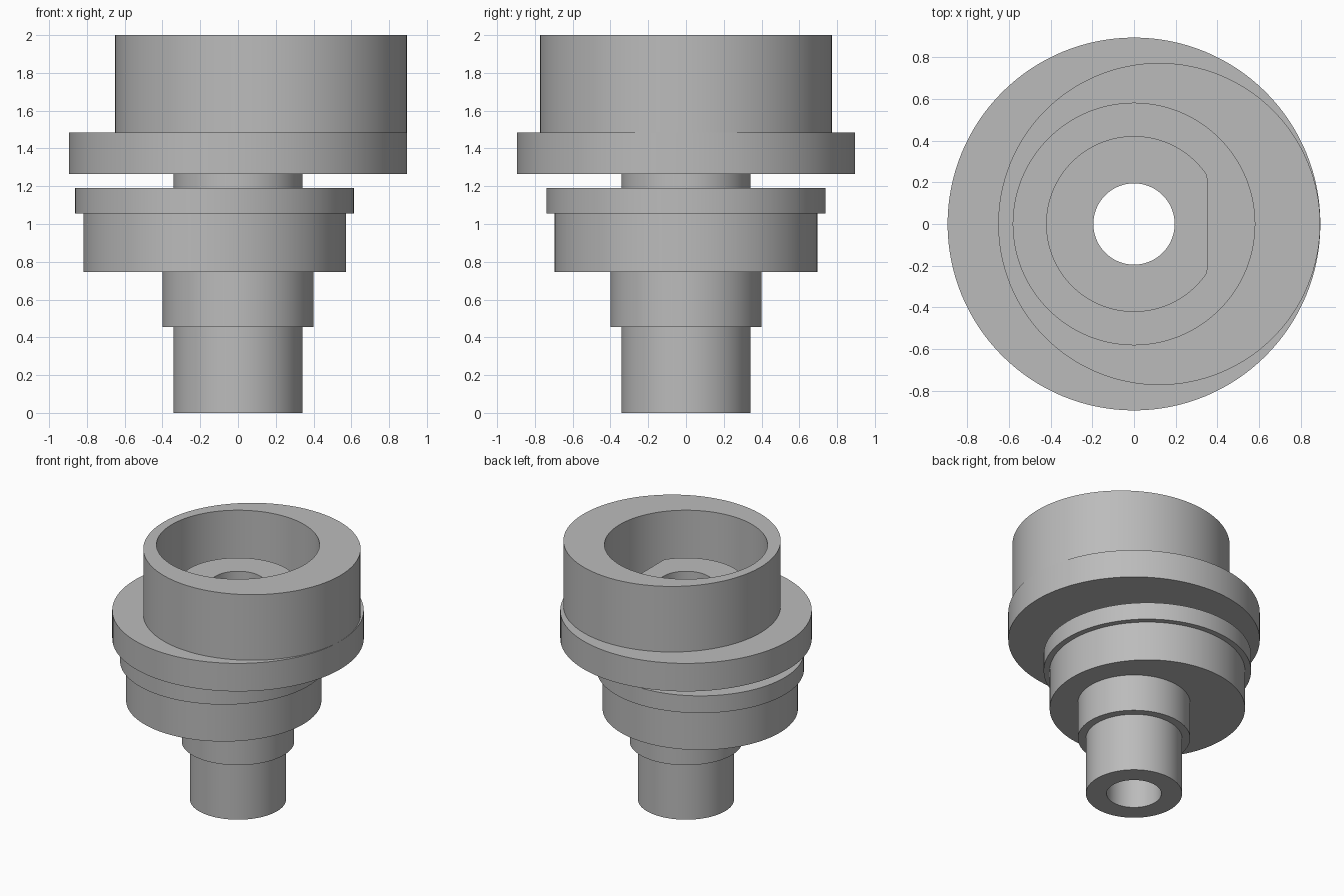
import bpy
import bmesh
from math import cos, sin, pi, radians

SIDES = 128
BORE = 0.195

cube = bpy.data.objects.get("Cube")
if cube:
    bpy.data.objects.remove(cube)

steel = bpy.data.materials.new("plain grey metal")
steel.use_nodes = True
GREY = (0.5, 0.5, 0.5, 1)
steel.diffuse_color = GREY
steel.node_tree.nodes["Principled BSDF"].inputs["Base Color"].default_value = GREY


def tube(name, radius, bottom, top, offset=0, hole=BORE, flat=None):
    """Turned ring with a hole on the main axis; flat cuts the +x side."""
    bm = bmesh.new()

    def circle(r, z, shift=0, limit=None):
        points = []
        for i in range(SIDES):
            a = 2 * pi * i / SIDES
            x = shift + r * cos(a)
            if limit is not None:
                x = min(x, limit)
            points.append(bm.verts.new((x, r * sin(a), z)))
        return points

    loops = [circle(radius, bottom, offset, flat), circle(radius, top, offset, flat),
             circle(hole, top), circle(hole, bottom)]
    # Outer wall, top, bore wall and underside
    for k, lower in enumerate(loops):
        upper = loops[(k + 1) % 4]
        for i in range(SIDES):
            j = (i + 1) % SIDES
            bm.faces.new((lower[i], lower[j], upper[j], upper[i]))
    bmesh.ops.recalc_face_normals(bm, faces=bm.faces)
    mesh = bpy.data.meshes.new(name)
    bm.to_mesh(mesh)
    bm.free()
    mesh.materials.append(steel)
    obj = bpy.data.objects.new(name, mesh)
    bpy.context.collection.objects.link(obj)
    bpy.ops.object.select_all(action="DESELECT")
    obj.select_set(True)
    bpy.context.view_layer.objects.active = obj
    bpy.ops.object.shade_smooth_by_angle(angle=radians(25))
    return obj


# Concentric shaft and collar
tube("shaft", 0.342, 0, 0.455)
tube("shaft_collar", 0.40, 0.455, 0.745)

# Lower eccentric with its lip
tube("lower_eccentric", 0.695, 0.745, 1.055, offset=-0.124)
tube("lower_eccentric_lip", 0.738, 1.055, 1.19, offset=-0.124)

# Neck and wide flange
tube("neck", 0.342, 1.19, 1.265)
tube("flange", 0.895, 1.265, 1.485)

# Upper eccentric cup with a flatted boss inside
tube("upper_cup", 0.773, 1.485, 2.0, offset=0.121, hole=0.58)
tube("flatted_boss", 0.422, 1.485, 1.70, flat=0.352)
